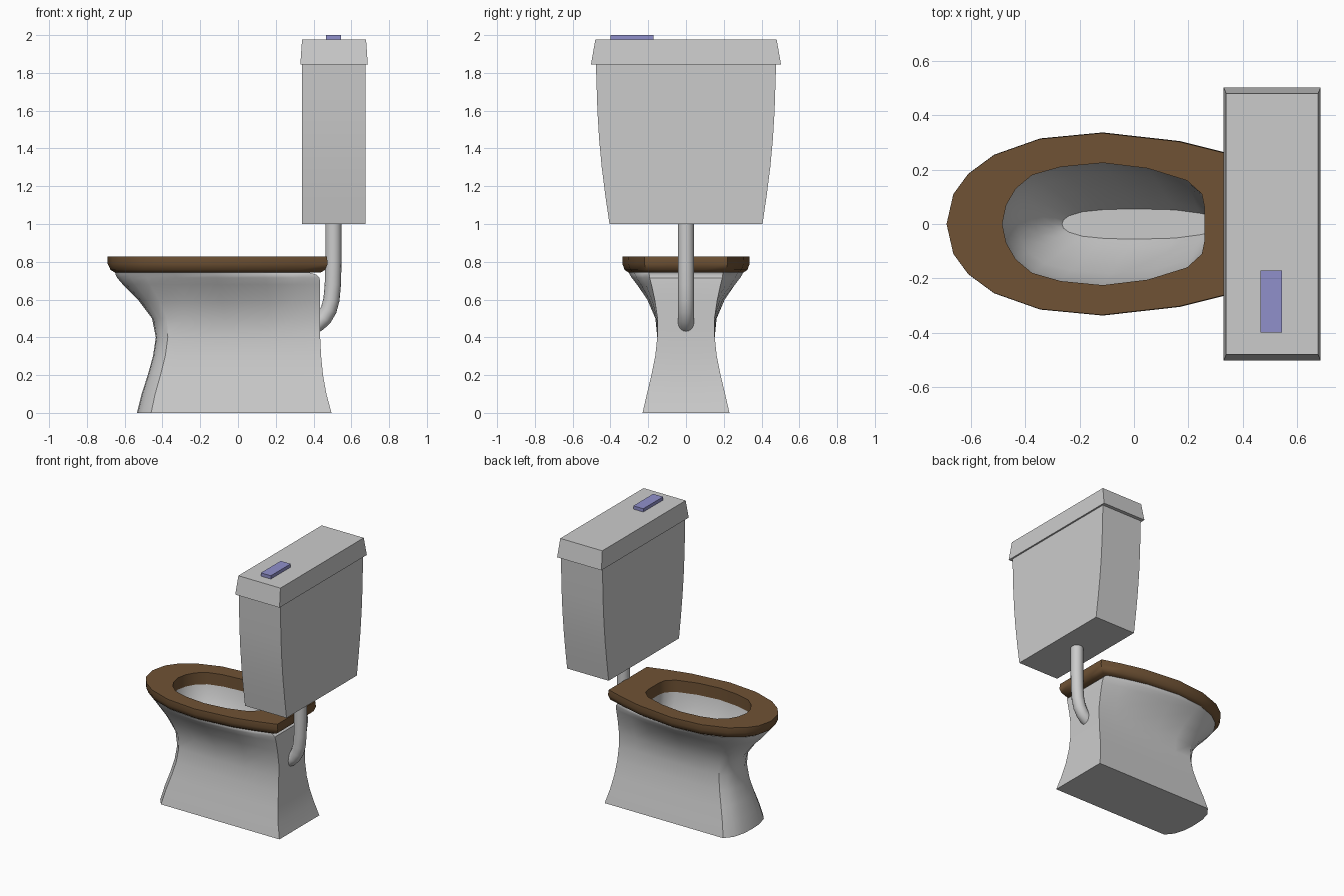
import bpy, bmesh, math

if "Cube" in bpy.data.objects:
    bpy.data.objects.remove(bpy.data.objects["Cube"])


def colour(obj, name, rgb):
    mat = bpy.data.materials.new(name)
    mat.diffuse_color = (*rgb, 1)
    mat.use_nodes = True
    mat.node_tree.nodes["Principled BSDF"].inputs["Base Color"].default_value = mat.diffuse_color
    obj.data.materials.append(mat)


def ring(half, z):
    """Mirror a half outline (back to front tip) into a closed ring at height z."""
    pts = half + [(x, -y) for x, y in reversed(half[:-1])]
    return [(x, y, z) for x, y in pts]


def lerp(a, b, t):
    return [(p[0] + (q[0] - p[0]) * t, p[1] + (q[1] - p[1]) * t) for p, q in zip(a, b)]


def fit(half, front, back, width):
    """Stretch a half outline to the given front x, back x and half width."""
    lo, hi = half[-1][0], half[0][0]
    w = max(y for _, y in half)
    return [(front + (x - lo) / (hi - lo) * (back - front), y / w * width) for x, y in half]


def loft(name, rings, closed=False, smooth=None):
    bm = bmesh.new()
    loops = [[bm.verts.new(p) for p in r] for r in rings]
    pairs = list(zip(loops, loops[1:]))
    if closed:
        pairs.append((loops[-1], loops[0]))
    n = len(loops[0])
    for a, b in pairs:
        for i in range(n):
            j = (i + 1) % n
            bm.faces.new((a[i], a[j], b[j], b[i]))
    if not closed:
        bm.faces.new(loops[0])
        bm.faces.new(loops[-1])
    bmesh.ops.recalc_face_normals(bm, faces=bm.faces)
    mesh = bpy.data.meshes.new(name)
    bm.to_mesh(mesh)
    bm.free()
    obj = bpy.data.objects.new(name, mesh)
    bpy.context.collection.objects.link(obj)
    if smooth:
        bpy.ops.object.select_all(action='DESELECT')
        obj.select_set(True)
        bpy.context.view_layer.objects.active = obj
        bpy.ops.object.shade_smooth_by_angle(angle=math.radians(smooth))
    return obj


def rect(x0, x1, y0, y1, z):
    return [(x0, y0, z), (x1, y0, z), (x1, y1, z), (x0, y1, z)]


# Half outlines: seat edge, seat opening, foot and bowl floor
OUTER = [(.475, .1), (.475, .22), (.33, .265), (.17, .305), (-.115, .337),
         (-.345, .315), (-.515, .255), (-.61, .185), (-.665, .11), (-.69, 0)]
HOLE = [(.26, .06), (.25, .11), (.195, .16), (.05, .205), (-.115, .225),
        (-.27, .21), (-.375, .18), (-.435, .13), (-.47, .07), (-.485, 0)]
FOOT = [(.495, .1), (.495, .23), (.33, .23), (.17, .23), (-.1, .23),
        (-.3, .23), (-.46, .23), (-.505, .175), (-.53, .09), (-.535, 0)]
FLOOR = [(.31, .015), (.29, .03), (.24, .04), (.15, .052), (0, .056),
         (-.11, .053), (-.19, .045), (-.24, .03), (-.26, .015), (-.265, 0)]

# Pedestal: outer wall (z, front, back, half width, blend), then bowl interior
levels = [(0, -.535, .495, .23, 0), (.1, -.51, .468, .207, 0), (.2, -.478, .45, .183, 0),
          (.3, -.45, .44, .163, 0), (.4, -.435, .435, .152, 0), (.5, -.455, .435, .162, .2),
          (.6, -.53, .435, .205, .55), (.68, -.61, .435, .26, .85), (.715, -.64, .432, .287, .95),
          (.732, -.648, .415, .298, 1), (.742, -.65, .38, .302, 1)]
rings = [ring(lerp(fit(FOOT, f, b, w), fit(OUTER, f, b, w), t), z) for z, f, b, w, t in levels]
rings += [ring(lerp(HOLE, FLOOR, s), z)
          for z, s in ((.742, 0), (.68, .07), (.6, .25), (.5, .55), (.43, .82), (.39, 1))]
loft("pedestal_bowl", rings, smooth=40)

# Seat
seat = loft("seat", [ring(fit(OUTER, -.65, .435, .302), .742),
                     ring(fit(OUTER, -.675, .462, .325), .757),
                     ring(OUTER, .79),
                     ring(fit(OUTER, -.69, .47, .335), .828),
                     ring(HOLE, .828), ring(HOLE, .742)], closed=True, smooth=40)
colour(seat, "seat_brown", (.16, .085, .035))

# Tank with gently bowed ends
loft("tank", [rect(.34, .675, -w, w, z) for z, w in
              ((1.0, .405), (1.15, .427), (1.3, .446), (1.45, .46), (1.6, .469), (1.85, .477))],
     smooth=30)

# Tank lid
loft("tank_lid", [rect(.33, .687, -.503, .503, 1.845), rect(.339, .678, -.48, .48, 1.976)])

# Flush button
button = loft("flush_button", [rect(.465, .545, -.4, -.172, z) for z in (1.97, 2.0)])
colour(button, "button_blue", (.28, .28, .6))

# Flush pipe swept from the tank into the back of the pedestal
path = [(.505, 1.01), (.505, .8), (.502, .68), (.495, .6), (.48, .545), (.455, .502), (.425, .475), (.39, .455)]
sides, radius = 16, .043
tube = []
for i, (x, z) in enumerate(path):
    (xa, za), (xb, zb) = path[max(i - 1, 0)], path[min(i + 1, len(path) - 1)]
    d = math.hypot(xb - xa, zb - za)
    nx, nz = -(zb - za) / d, (xb - xa) / d
    tube.append([(x + nx * radius * math.cos(a), radius * math.sin(a), z + nz * radius * math.cos(a))
                 for a in (2 * math.pi * k / sides for k in range(sides))])
loft("flush_pipe", tube, smooth=40)
